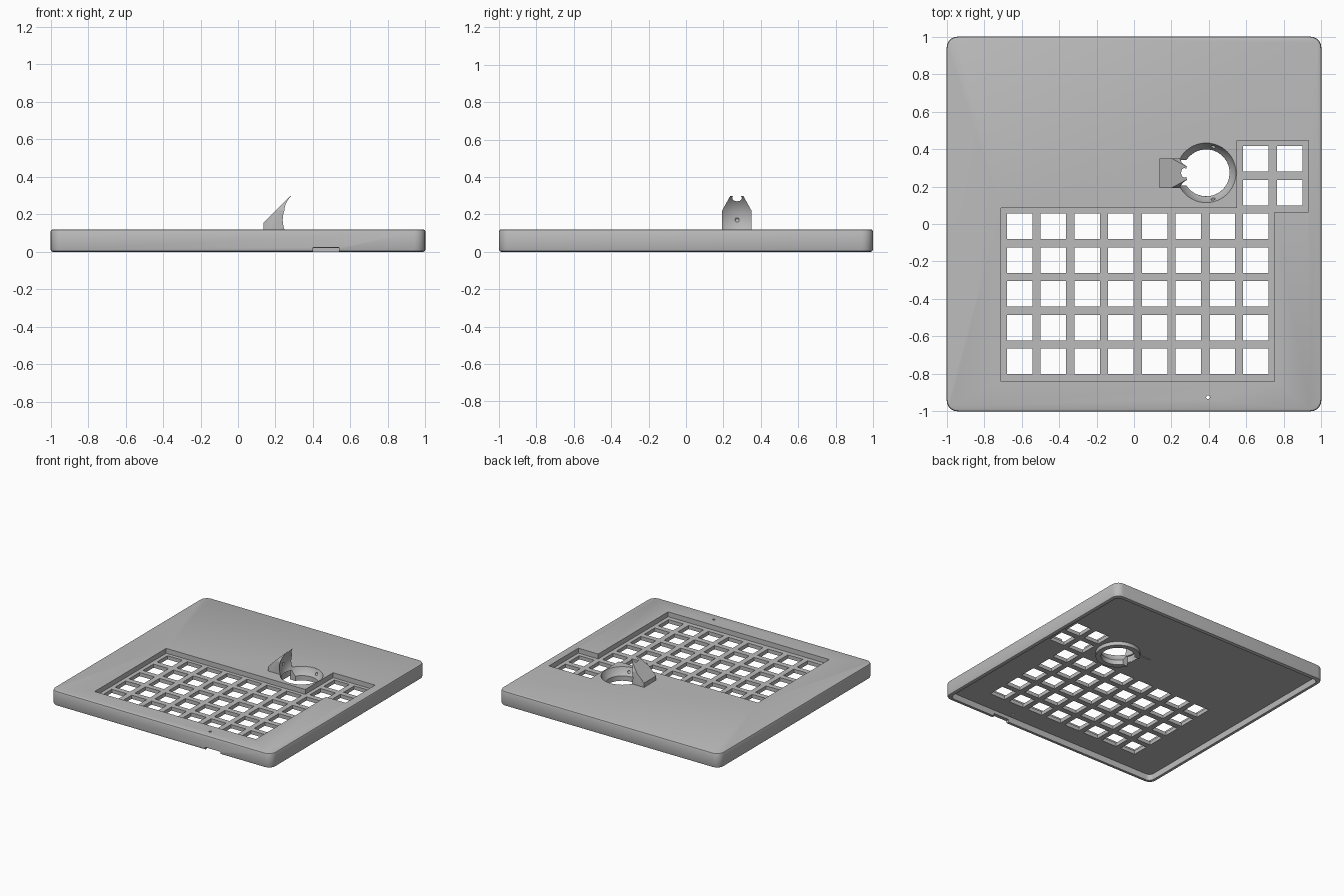
import bpy, bmesh, math
from mathutils import Matrix, Vector

old = bpy.data.objects.get("Cube")
if old:
    bpy.data.objects.remove(old, do_unlink=True)

grey = bpy.data.materials.new("light grey plastic")
grey.use_nodes = True
COLOR = (0.5, 0.5, 0.5, 1)
grey.diffuse_color = COLOR
grey.node_tree.nodes["Principled BSDF"].inputs["Base Color"].default_value = COLOR

BALL = Vector((0.385, 0.273, 0.17))
BALL_R = 0.167
TOP, FLOOR, UNDER = 0.12, 0.08, 0.05


def finish(name, bm):
    bmesh.ops.recalc_face_normals(bm, faces=bm.faces)
    mesh = bpy.data.meshes.new(name)
    bm.to_mesh(mesh)
    bm.free()
    ob = bpy.data.objects.new(name, mesh)
    bpy.context.collection.objects.link(ob)
    mesh.materials.append(grey)
    return ob


def add_box(bm, x0, x1, y0, y1, z0, z1):
    size = Matrix.Diagonal((x1 - x0, y1 - y0, z1 - z0, 1))
    mid = Matrix.Translation(((x0 + x1) / 2, (y0 + y1) / 2, (z0 + z1) / 2))
    return bmesh.ops.create_cube(bm, size=1, matrix=mid @ size)["verts"]


def box(name, *bounds):
    bm = bmesh.new()
    add_box(bm, *bounds)
    return finish(name, bm)


def prism(name, points, offset):
    """Extrude a closed outline of 3D points along an offset."""
    bm = bmesh.new()
    face = bm.faces.new([bm.verts.new(p) for p in points])
    ext = bmesh.ops.extrude_face_region(bm, geom=[face])
    moved = [g for g in ext["geom"] if isinstance(g, bmesh.types.BMVert)]
    bmesh.ops.translate(bm, verts=moved, vec=offset)
    return finish(name, bm)


def rounded_slab(name, half, z0, z1, radius, chamfer):
    bm = bmesh.new()
    add_box(bm, -half, half, -half, half, z0, z1)
    upright = [e for e in bm.edges if abs(e.verts[0].co.z - e.verts[1].co.z) > 0.01]
    bmesh.ops.bevel(bm, geom=upright, offset=radius, segments=5, profile=0.5, affect='EDGES')
    if chamfer:
        rims = [e for e in bm.edges if abs(e.verts[0].co.z - e.verts[1].co.z) < 1e-4]
        bmesh.ops.bevel(bm, geom=rims, offset=chamfer, segments=2, profile=0.5, affect='EDGES')
    return finish(name, bm)


def cylinder(name, x, y, radius, z0, z1, sides):
    bm = bmesh.new()
    bmesh.ops.create_cone(bm, cap_ends=True, segments=sides, radius1=radius, radius2=radius,
                          depth=z1 - z0, matrix=Matrix.Translation((x, y, (z0 + z1) / 2)))
    return finish(name, bm)


def ball(name, centre, radius, sides):
    bm = bmesh.new()
    bmesh.ops.create_uvsphere(bm, u_segments=sides, v_segments=sides // 2, radius=radius,
                              matrix=Matrix.Translation(centre))
    return finish(name, bm)


def boolean(ob, cutter, operation='DIFFERENCE'):
    mod = ob.modifiers.new("cut", 'BOOLEAN')
    mod.operation, mod.solver, mod.object = operation, 'EXACT', cutter
    with bpy.context.temp_override(object=ob, active_object=ob, selected_objects=[ob]):
        bpy.ops.object.modifier_apply(modifier=mod.name)
    bpy.data.objects.remove(cutter, do_unlink=True)


def smooth(ob):
    bpy.ops.object.select_all(action='DESELECT')
    ob.select_set(True)
    bpy.context.view_layer.objects.active = ob
    bpy.ops.object.shade_smooth_by_angle(angle=math.radians(30))


# Case shell, open underneath
case = rounded_slab("case", 1.0, 0, TOP, 0.06, 0.012)
boolean(case, rounded_slab("cavity", 0.97, -0.1, UNDER, 0.04, 0))

# Sunken key area: large block plus the small corner block
outline = [(-0.71, -0.84), (0.75, -0.84), (0.75, 0.065), (0.93, 0.065),
           (0.93, 0.445), (0.55, 0.445), (0.55, 0.085), (-0.71, 0.085)]
boolean(case, prism("key_recess", [(x, y, FLOOR) for x, y in outline], (0, 0, 0.1)))

# Square key openings
bm = bmesh.new()
cells = [(c, r) for c in range(8) for r in range(5)]
cells += [(c, r) for c in (7, 8) for r in (-1, -2)]
for c, r in cells:
    x, y = -0.61 + 0.18 * c, -0.013 - 0.18 * r
    add_box(bm, x - 0.068, x + 0.068, y - 0.068, y + 0.068, 0, 0.1)
boolean(case, finish("key_openings", bm))

# Socket opening, indicator hole and front cable notch
boolean(case, cylinder("socket_opening", BALL.x, BALL.y, 0.163, 0, 0.2, 64))
boolean(case, cylinder("pin_hole", 0.395, -0.925, 0.01, 0, 0.2, 16))
boolean(case, box("cable_notch", 0.4, 0.54, -1.02, -0.95, -0.02, 0.022))
smooth(case)

# Ball socket: turned ring with a spherical seat
profile = [(0.125, 0.02), (0.166, 0.02), (0.166, TOP - 0.0005)]
for i in range(7):
    z = TOP - 0.0005 - i * 0.01
    profile.append((math.sqrt(BALL_R ** 2 - (BALL.z - z) ** 2), z))
bm = bmesh.new()
SIDES = 64
rings = []
for k in range(SIDES):
    a = math.tau * k / SIDES
    rings.append([bm.verts.new((BALL.x + r * math.cos(a), BALL.y + r * math.sin(a), z))
                  for r, z in profile])
for k in range(SIDES):
    here, there = rings[k], rings[(k + 1) % SIDES]
    for j in range(len(profile)):
        n = (j + 1) % len(profile)
        bm.faces.new((here[j], there[j], there[n], here[n]))
socket = finish("ball_socket", bm)
boolean(socket, box("socket_slot", 0.2, 0.3, 0.205, 0.341, 0, 0.2))
for angle in (75, -75):
    a = math.radians(angle)
    spot = BALL + Vector((0.145 * math.cos(a), 0.145 * math.sin(a), -0.083))
    boolean(socket, ball("bearing_pit", spot, 0.012, 16))
smooth(socket)

# Retaining arm: side profile, tapered top, hollowed by the ball
side = [(0.135, 0.045), (0.225, 0.045), (0.225, 0.1), (0.3, 0.1),
        (0.3, 0.298), (0.28, 0.298), (0.135, 0.155)]
arm = prism("retaining_arm", [(x, 0.193, z) for x, z in side], (0, 0.157, 0))
mid = 0.2715
half = [(0.0785, 0.22), (0.036, 0.297)]
taper = [(mid - 0.0785, 0.02)] + [(mid - w, z) for w, z in half]
taper += [(mid + w, z) for w, z in reversed(half)] + [(mid + 0.0785, 0.02)]
boolean(arm, prism("arm_taper", [(0.1, y, z) for y, z in taper], (0.3, 0, 0)), 'INTERSECT')
boolean(arm, ball("arm_hollow", BALL, BALL_R, 64))
boolean(arm, ball("bearing_pit", BALL - Vector((BALL_R, 0, 0)), 0.012, 16))
smooth(arm)
